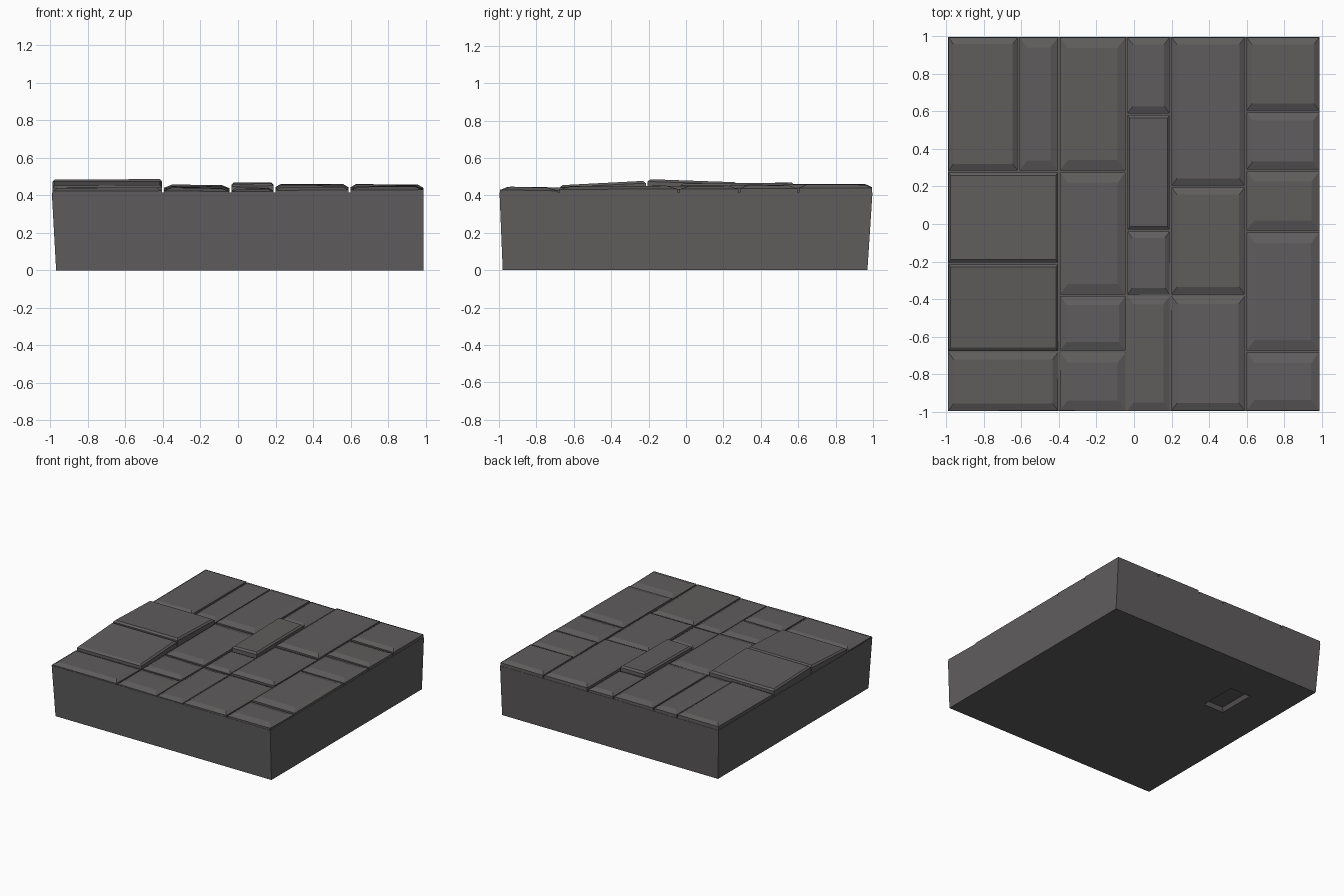
import bpy, bmesh, random

if "Cube" in bpy.data.objects:
    bpy.data.objects.remove(bpy.data.objects["Cube"])

random.seed(4)
stone_grey = bpy.data.materials.new("dark_stone")
stone_grey.diffuse_color = (0.115, 0.108, 0.108, 1)
stone_grey.use_nodes = True
stone_grey.node_tree.nodes["Principled BSDF"].inputs["Base Color"].default_value = stone_grey.diffuse_color


def loft(name, rings):
    """Closed solid from stacked four-point rings, bottom to top."""
    bm = bmesh.new()
    vs = [[bm.verts.new(p) for p in ring] for ring in rings]
    bm.faces.new(vs[0][::-1])
    bm.faces.new(vs[-1])
    for low, high in zip(vs, vs[1:]):
        for i in range(4):
            j = (i + 1) % 4
            bm.faces.new((low[i], low[j], high[j], high[i]))
    bmesh.ops.recalc_face_normals(bm, faces=bm.faces)
    me = bpy.data.meshes.new(name)
    bm.to_mesh(me)
    bm.free()
    ob = bpy.data.objects.new(name, me)
    bpy.context.collection.objects.link(ob)
    me.materials.append(stone_grey)
    return ob


def rect(x0, x1, y0, y1, z):
    return [(x0, y0, z), (x1, y0, z), (x1, y1, z), (x0, y1, z)]


# Base block, flaring slightly towards the top
base = loft("base_block", [rect(-0.97, 0.99, -0.98, 0.97, 0),
                           rect(-0.993, 0.99, -0.997, 0.997, 0.415)])

# Shallow recess in the underside
cutter = loft("recess_cutter", [rect(-0.64, -0.43, 0.28, 0.62, -0.02),
                                rect(-0.61, -0.46, 0.31, 0.59, 0.03)])
cutter.hide_render = True
mod = base.modifiers.new("recess", 'BOOLEAN')
mod.operation = 'DIFFERENCE'
mod.solver = 'EXACT'
mod.object = cutter
bpy.context.view_layer.objects.active = base
bpy.ops.object.modifier_apply(modifier="recess")
bpy.data.objects.remove(cutter)


def stone(name, x0, x1, y0, y1, z, rise=0.0):
    """Paving stone with chamfered top; rise = height gain front to back."""
    gap = 0.005
    x0, x1 = max(x0 + gap, -0.99), min(x1 - gap, 0.988)
    y0, y1 = max(y0 + gap, -0.996), min(y1 - gap, 0.996)
    cut = 0.012 if rise else random.uniform(0.025, 0.045)
    drop = 0.012 if rise else 0.017
    tops = [z + s * rise / 2 + random.uniform(-0.003, 0.003) for s in (-1, -1, 1, 1)]
    rim = [(x, y, max(h - drop, 0.42))
           for (x, y, _), h in zip(rect(x0, x1, y0, y1, 0), tops)]
    top = [(x, y, h) for (x, y, _), h in
           zip(rect(x0 + cut, x1 - cut, y0 + 1.3 * cut, y1 - 1.3 * cut, 0), tops)]
    loft(name, [rect(x0, x1, y0, y1, 0.39), rim, top])


# Strips of paving: left, right, joints front to back, stone heights
strips = [
    ("outer_left", -1, -0.4, (-1, -0.68, -0.21, 0.28), (.442, .464, .479)),
    ("back_left", -1, -0.615, (0.28, 1), (.458,)),
    ("back_narrow", -0.615, -0.4, (0.28, 1), (.454,)),
    ("inner_left", -0.4, -0.04, (-1, -0.68, -0.38, 0.28, 1), (.439, .444, .449, .455)),
    ("middle", -0.04, 0.195, (-1, -0.38, -0.035, 0.585, 1), (.436, .441, .465, .45)),
    ("inner_right", 0.195, 0.595, (-1, -0.38, 0.2, 1), (.443, .45, .458)),
    ("outer_right", 0.595, 1, (-1, -0.68, -0.04, 0.285, 0.6, 1),
     (.444, .449, .452, .456, .458)),
]
# Tilted slabs that stand proud
tilts = {("outer_left", 1): 0.023, ("outer_left", 2): -0.014, ("middle", 2): 0.009}

for label, x0, x1, joints, heights in strips:
    for i, z in enumerate(heights):
        stone(f"{label}_paving_stone_{i + 1}", x0, x1, joints[i], joints[i + 1], z,
              tilts.get((label, i), 0.0))
